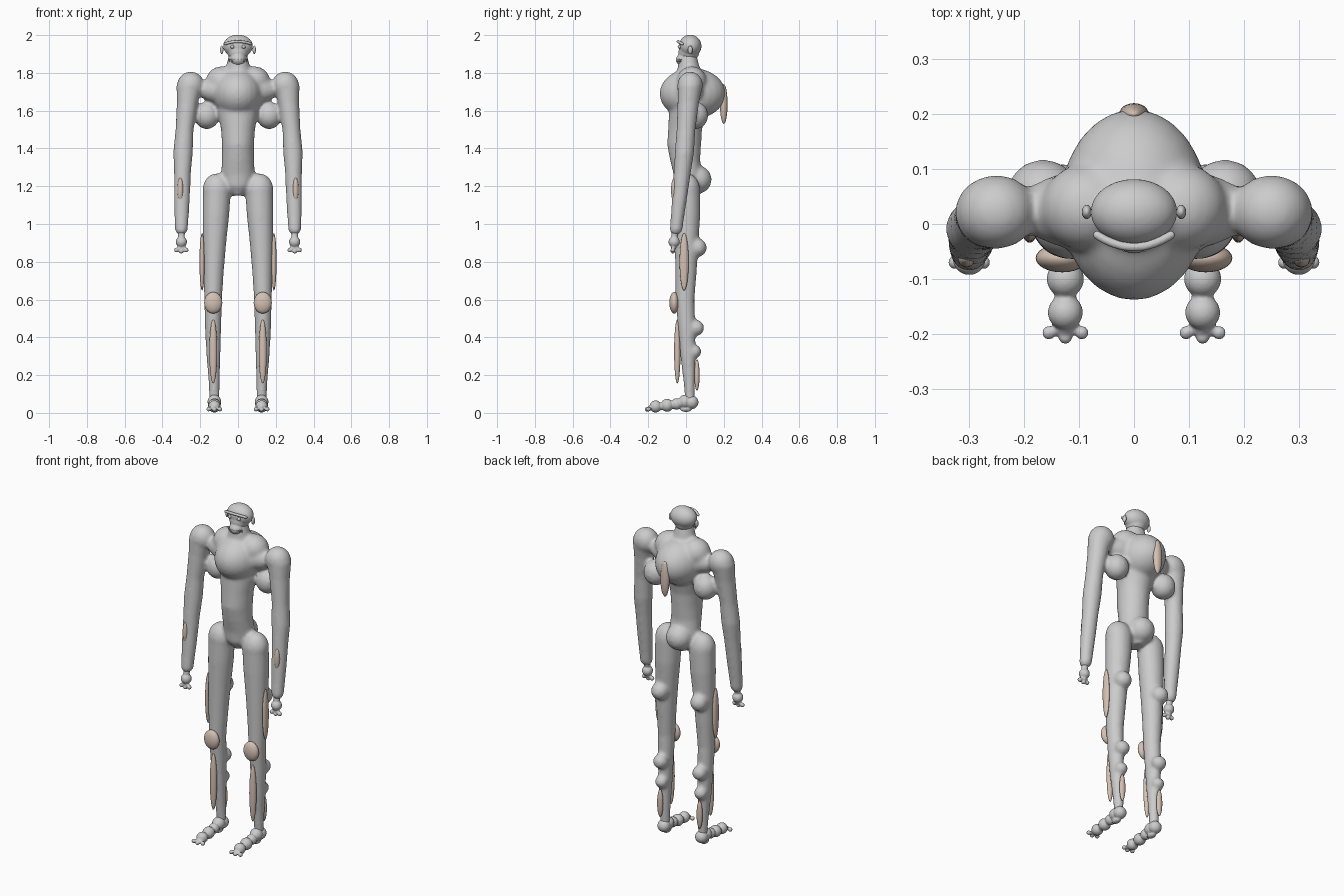
import bpy, bmesh, math
from mathutils import Matrix, Vector

tan = bpy.data.materials.new("plate_tan")
tan.diffuse_color = (0.66, 0.53, 0.45, 1)


def ball(bm, c, r, seg=24):
    r = (r, r, r) if isinstance(r, (int, float)) else r
    m = Matrix.Translation(c) @ Matrix.Diagonal((*r, 1))
    bmesh.ops.create_uvsphere(bm, u_segments=seg, v_segments=seg * 2 // 3, radius=1, matrix=m)


def loft(bm, rings, s=1, n=24):
    """Closed tube through horizontal elliptical rings (x, y, z, rx, ry)."""
    loops = []
    for x, y, z, rx, ry in rings:
        loops.append([bm.verts.new((s * x + rx * math.cos(a), y + ry * math.sin(a), z))
                      for a in (2 * math.pi * i / n for i in range(n))])
    for a, b in zip(loops, loops[1:]):
        for i in range(n):
            j = (i + 1) % n
            bm.faces.new((a[i], a[j], b[j], b[i]))
    bm.faces.new(loops[0])
    bm.faces.new(loops[-1])


def finish(bm, name, voxel=0, smooth=0, mat=None):
    bmesh.ops.recalc_face_normals(bm, faces=bm.faces)
    for f in bm.faces:
        f.smooth = True
    me = bpy.data.meshes.new(name)
    bm.to_mesh(me)
    bm.free()
    ob = bpy.data.objects.new(name, me)
    bpy.context.collection.objects.link(ob)
    if voxel:
        r = ob.modifiers.new("fuse", 'REMESH')
        r.mode, r.voxel_size, r.use_smooth_shade = 'VOXEL', voxel, True
        sm = ob.modifiers.new("soften", 'SMOOTH')
        sm.factor, sm.iterations = 0.5, smooth
    if mat:
        me.materials.append(mat)
    return ob


# fused torso, arms and legs
bm = bmesh.new()
ball(bm, (0, 0.035, 1.69), (0.135, 0.175, 0.135))
ball(bm, (0, 0.025, 1.71), (0.22, 0.085, 0.085))
loft(bm, [(0, 0.02, 1.15, 0.03, 0.05), (0, 0.01, 1.2, 0.075, 0.07), (0, 0.01, 1.26, 0.09, 0.075),
          (0, -0.005, 1.34, 0.085, 0.08), (0, -0.01, 1.42, 0.085, 0.09),
          (0, -0.005, 1.5, 0.09, 0.09), (0, 0.01, 1.6, 0.11, 0.1)])
loft(bm, [(0, 0.02, 1.74, 0.1, 0.09), (0, 0.015, 1.82, 0.065, 0.06), (0, 0.01, 1.9, 0.048, 0.045)])
ball(bm, (0, 0.06, 1.235), (0.075, 0.076, 0.075))
for s in (1, -1):
    ball(bm, (s * 0.085, 0.03, 1.755), (0.085, 0.08, 0.08))
    ball(bm, (s * 0.165, 0.05, 1.575), (0.068, 0.068, 0.073))
    ball(bm, (s * 0.25, 0.022, 1.735), (0.072, 0.068, 0.072))
    loft(bm, [(0.3, -0.055, 0.945, 0.02, 0.02), (0.3, -0.053, 0.965, 0.034, 0.034),
              (0.299, -0.047, 1.02, 0.037, 0.035), (0.297, -0.035, 1.13, 0.042, 0.04),
              (0.294, -0.02, 1.27, 0.045, 0.046), (0.291, -0.008, 1.38, 0.052, 0.051),
              (0.283, 0, 1.5, 0.048, 0.05), (0.268, 0.012, 1.64, 0.056, 0.057),
              (0.256, 0.022, 1.74, 0.07, 0.067)], s)
    ball(bm, (s * 0.112, 0.005, 1.18), (0.076, 0.07, 0.088))
    loft(bm, [(0.125, 0.02, 0.05, 0.026, 0.025), (0.126, 0.018, 0.14, 0.028, 0.029),
              (0.13, 0.01, 0.3, 0.037, 0.04), (0.132, 0.003, 0.45, 0.043, 0.046),
              (0.132, -0.005, 0.6, 0.047, 0.05), (0.129, 0, 0.75, 0.054, 0.057),
              (0.124, 0.003, 0.9, 0.062, 0.063), (0.117, 0.006, 1.05, 0.071, 0.07),
              (0.112, 0.006, 1.18, 0.074, 0.07)], s)
    for y, z, r in ((0.06, 0.875, 0.05), (0.055, 0.45, 0.042), (0.045, 0.325, 0.037)):
        ball(bm, (s * 0.13, y, z), r)
finish(bm, "body", 0.009, 10)

# cranium with jaw
bm = bmesh.new()
ball(bm, (0, 0.022, 1.942), (0.079, 0.06, 0.06), 32)
ball(bm, (0, 0.015, 1.91), (0.056, 0.055, 0.05))
ball(bm, (0, -0.012, 1.87), (0.042, 0.042, 0.035))
finish(bm, "head", 0.005, 5)

# brow arc, eyes, ears
bm = bmesh.new()
for i in range(25):
    t = i / 12 - 1
    ball(bm, (0.067 * t, -0.042 + 0.022 * t * t, 1.966 - 0.012 * t * t), 0.0085, 10)
finish(bm, "brow", 0.003, 3)
bm = bmesh.new()
for s in (1, -1):
    ball(bm, (s * 0.03, -0.034, 1.938), 0.01, 12)
finish(bm, "eyes")
bm = bmesh.new()
for s in (1, -1):
    ball(bm, (s * 0.086, 0.022, 1.922), (0.009, 0.013, 0.022), 16)
finish(bm, "ears")

# teeth around the jaw
bm = bmesh.new()
for i in range(11):
    t = i / 5 - 1
    m = Matrix.Translation((0.046 * t, -0.05 + 0.022 * t * t, 1.866)) @ Matrix.Rotation(math.pi, 4, 'X')
    bmesh.ops.create_cone(bm, cap_ends=True, segments=6, radius1=0.004, radius2=0.001, depth=0.016, matrix=m)
finish(bm, "teeth")

for s, side in ((1, "left"), (-1, "right")):
    # hand with three stubby fingers
    bm = bmesh.new()
    loft(bm, [(0.3, -0.055, 0.96, 0.02, 0.02), (0.3, -0.062, 0.93, 0.017, 0.017), (0.3, -0.065, 0.87, 0.014, 0.014)], s)
    ball(bm, (s * 0.3, -0.063, 0.905), 0.03)
    for dx, dz in ((-0.026, 0.862), (0, 0.856), (0.026, 0.862)):
        ball(bm, (s * 0.3 + dx, -0.07, dz), 0.0125, 16)
        ball(bm, (s * 0.3 + dx * 0.5, -0.068, dz + 0.009), 0.011, 16)
    finish(bm, side + "_hand", 0.004, 3)

    # foot as a chain of bulbs ending in three toes
    bm = bmesh.new()
    x = s * 0.125
    for y, z, r in ((0.03, 0.056, 0.036), (-0.005, 0.06, 0.036), (-0.05, 0.047, 0.03), (-0.1, 0.04, 0.034),
                    (-0.13, 0.035, 0.02), (-0.161, 0.034, 0.032), (-0.19, 0.026, 0.013), (-0.206, 0.019, 0.0125)):
        ball(bm, (x, y, z), r)
    for d in (-1, 1):
        ball(bm, (x + d * 0.03, -0.198, 0.02), 0.0125, 16)
        ball(bm, (x + d * 0.016, -0.193, 0.023), 0.009, 16)
    ball(bm, (x, 0.0, 0.02), (0.02, 0.03, 0.015))
    finish(bm, side + "_foot", 0.004, 3)

    # armour plates on the limbs
    for name, c, r in (("knee_plate", (0.131, -0.062, 0.583), (0.048, 0.026, 0.057)),
                       ("shin_plate", (0.131, -0.046, 0.325), (0.021, 0.017, 0.17)),
                       ("calf_plate", (0.131, 0.058, 0.2), (0.018, 0.014, 0.083)),
                       ("thigh_plate", (0.19, -0.01, 0.8), (0.014, 0.024, 0.152)),
                       ("forearm_plate", (0.305, -0.062, 1.18), (0.016, 0.017, 0.065))):
        bm = bmesh.new()
        ball(bm, (s * c[0], c[1], c[2]), r)
        finish(bm, side + "_" + name, mat=tan)

# long plate on the spine
bm = bmesh.new()
ball(bm, (0, 0.2, 1.635), (0.027, 0.02, 0.105))
finish(bm, "spine_plate", mat=tan)
